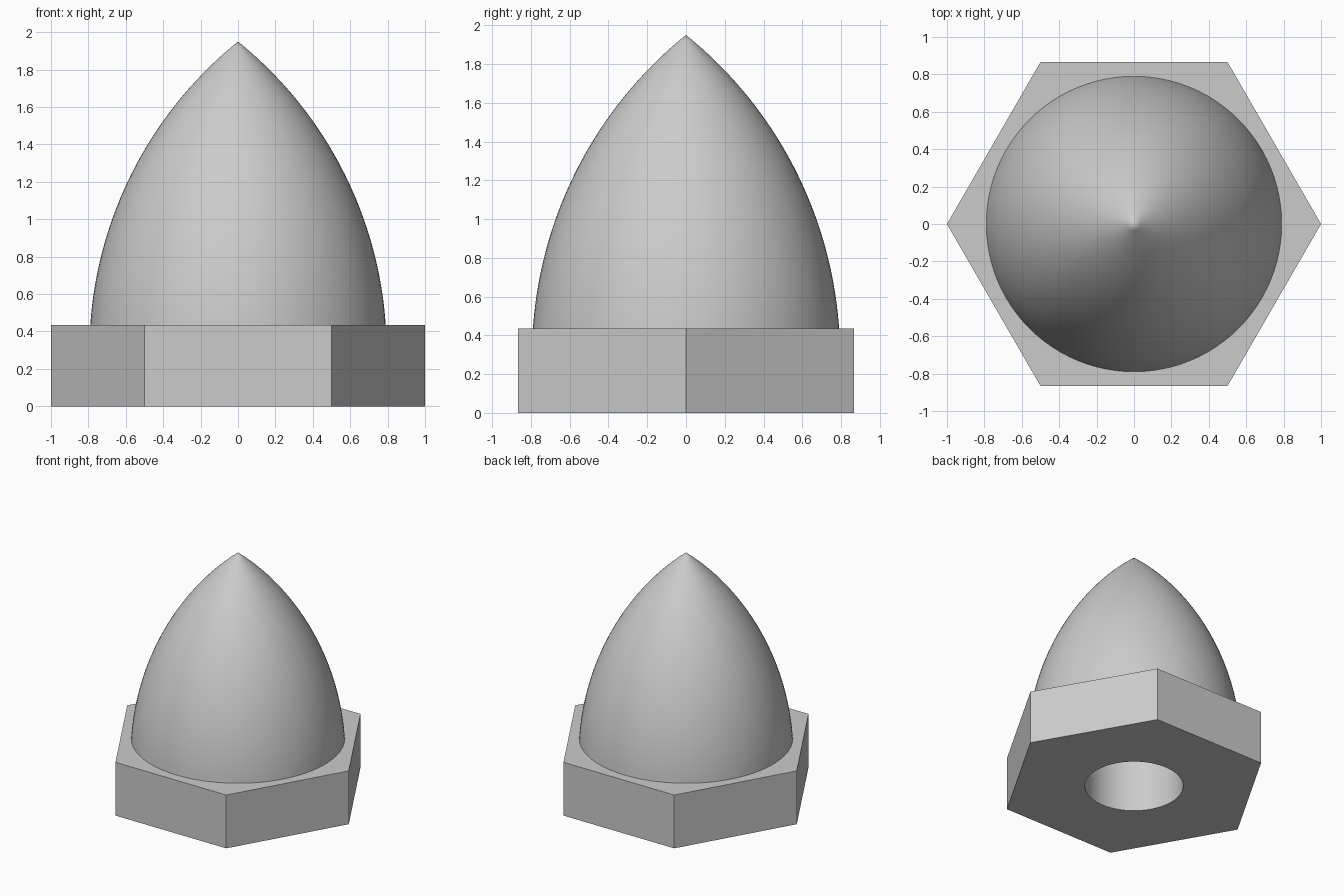
import bpy, bmesh, math
from mathutils import Vector

HEX_TOP = 0.435
TIP = 1.95
BORE = 0.363
BORE_TOP = 1.0
SEGMENTS = 96

cube = bpy.data.objects.get("Cube")
if cube:
    bpy.data.objects.remove(cube, do_unlink=True)

steel = bpy.data.materials.new("steel grey")
steel.use_nodes = True
grey = (0.6, 0.6, 0.6, 1)
steel.diffuse_color = grey
steel.node_tree.nodes["Principled BSDF"].inputs["Base Color"].default_value = grey


def add_object(name, bm):
    bmesh.ops.recalc_face_normals(bm, faces=bm.faces)
    mesh = bpy.data.meshes.new(name)
    bm.to_mesh(mesh)
    bm.free()
    obj = bpy.data.objects.new(name, mesh)
    bpy.context.collection.objects.link(obj)
    mesh.materials.append(steel)
    return obj


def prism(name, sides, radius, bottom, top):
    """Upright prism with its first corner on the x axis."""
    bm = bmesh.new()
    ring = [bm.verts.new((radius * math.cos(math.tau * i / sides),
                          radius * math.sin(math.tau * i / sides), bottom))
            for i in range(sides)]
    base = bm.faces.new(ring)
    top_geom = bmesh.ops.extrude_face_region(bm, geom=[base], use_keep_orig=True)["geom"]
    bmesh.ops.translate(bm, vec=(0, 0, top - bottom),
                        verts=[v for v in top_geom if isinstance(v, bmesh.types.BMVert)])
    return add_object(name, bm)


def lathe(name, profile):
    """Turn a profile of (radius, height) points around the z axis."""
    bm = bmesh.new()
    verts = [bm.verts.new((r, 0, z)) for r, z in profile]
    edges = [bm.edges.new(pair) for pair in zip(verts, verts[1:])]
    bmesh.ops.spin(bm, geom=verts + edges, cent=(0, 0, 0), axis=(0, 0, 1),
                   angle=math.tau, steps=SEGMENTS, use_merge=True)
    bmesh.ops.remove_doubles(bm, verts=bm.verts, dist=0.0001)
    return add_object(name, bm)


def smooth(obj):
    bpy.ops.object.select_all(action='DESELECT')
    obj.select_set(True)
    bpy.context.view_layer.objects.active = obj
    bpy.ops.object.shade_smooth_by_angle(angle=math.radians(30))


# Pointed dome: a circular arc from tip to base, with a blind bore inside
centre = Vector((-1.338, 0.289))
tip_arm = Vector((0, TIP)) - centre
start = math.atan2(tip_arm.y, tip_arm.x)
end = math.asin((HEX_TOP - centre.y) / tip_arm.length)
arc = []
for i in range(41):
    a = start + (end - start) * i / 40
    arc.append((max(0, centre.x + tip_arm.length * math.cos(a)),
                centre.y + tip_arm.length * math.sin(a)))
dome = lathe("pointed_dome", arc + [(BORE, HEX_TOP), (BORE, BORE_TOP), (0, BORE_TOP)])
smooth(dome)

# Hexagonal base, drilled through for the bore
base = prism("hex_base", 6, 1.0, 0, HEX_TOP)
cutter = prism("bore_cutter", SEGMENTS, BORE, -0.2, HEX_TOP + 0.2)
cutter.hide_render = True
cutter.hide_viewport = True
drill = base.modifiers.new("bore", 'BOOLEAN')
drill.operation = 'DIFFERENCE'
drill.solver = 'EXACT'
drill.object = cutter
bpy.context.view_layer.objects.active = base
bpy.ops.object.modifier_apply(modifier=drill.name)
bpy.data.objects.remove(cutter, do_unlink=True)
smooth(base)
